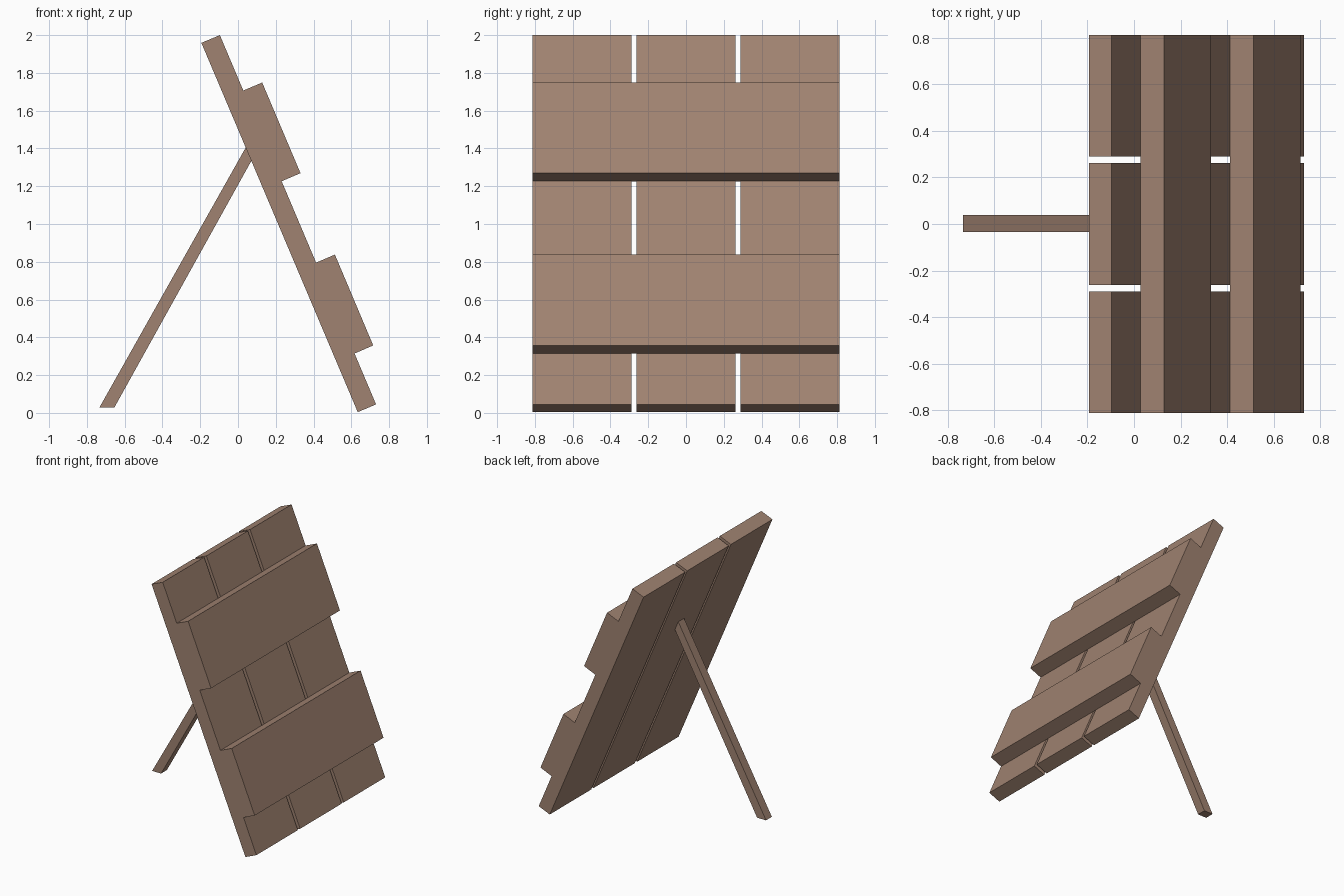
import bpy

if "Cube" in bpy.data.objects:
    bpy.data.objects.remove(bpy.data.objects["Cube"])

wood = bpy.data.materials.new("wood")
wood.diffuse_color = (0.35, 0.225, 0.165, 1)
wood.use_nodes = True
wood.node_tree.nodes["Principled BSDF"].inputs["Base Color"].default_value = wood.diffuse_color


def extrude_y(name, profile, y0, y1):
    """Extrude an x-z profile (counter-clockwise seen from the front) along y."""
    n = len(profile)
    verts = [(x, y, z) for y in (y0, y1) for x, z in profile]
    faces = [tuple(range(n)), tuple(reversed(range(n, 2 * n)))]
    faces += [(i, i + n, (i + 1) % n + n, (i + 1) % n) for i in range(n)]
    mesh = bpy.data.meshes.new(name)
    mesh.from_pydata(verts, [], faces)
    mesh.materials.append(wood)
    obj = bpy.data.objects.new(name, mesh)
    bpy.context.collection.objects.link(obj)
    return obj


# Three long leaning planks with narrow gaps
plank = [(0.634, 0.004), (0.731, 0.045), (-0.096, 2.0), (-0.194, 1.959)]
for i, (y0, y1) in enumerate([(-0.812, -0.289), (-0.261, 0.262), (0.289, 0.812)]):
    extrude_y(f"long_plank_{i + 1}", plank, y0, y1)

# Two cross planks resting on the front of the long planks
upper = [(0.230, 1.226), (0.331, 1.269), (0.128, 1.749), (0.027, 1.706)]
lower = [(0.616, 0.314), (0.716, 0.357), (0.513, 0.838), (0.412, 0.795)]
extrude_y("upper_cross_plank", upper, -0.812, 0.812)
extrude_y("lower_cross_plank", lower, -0.812, 0.812)

# Square prop leg, cut flat at the foot and set against the middle plank
leg = [(-0.734, 0.028), (-0.655, 0.028), (0.075, 1.342), (0.045, 1.412)]
extrude_y("prop_leg", leg, -0.034, 0.039)
